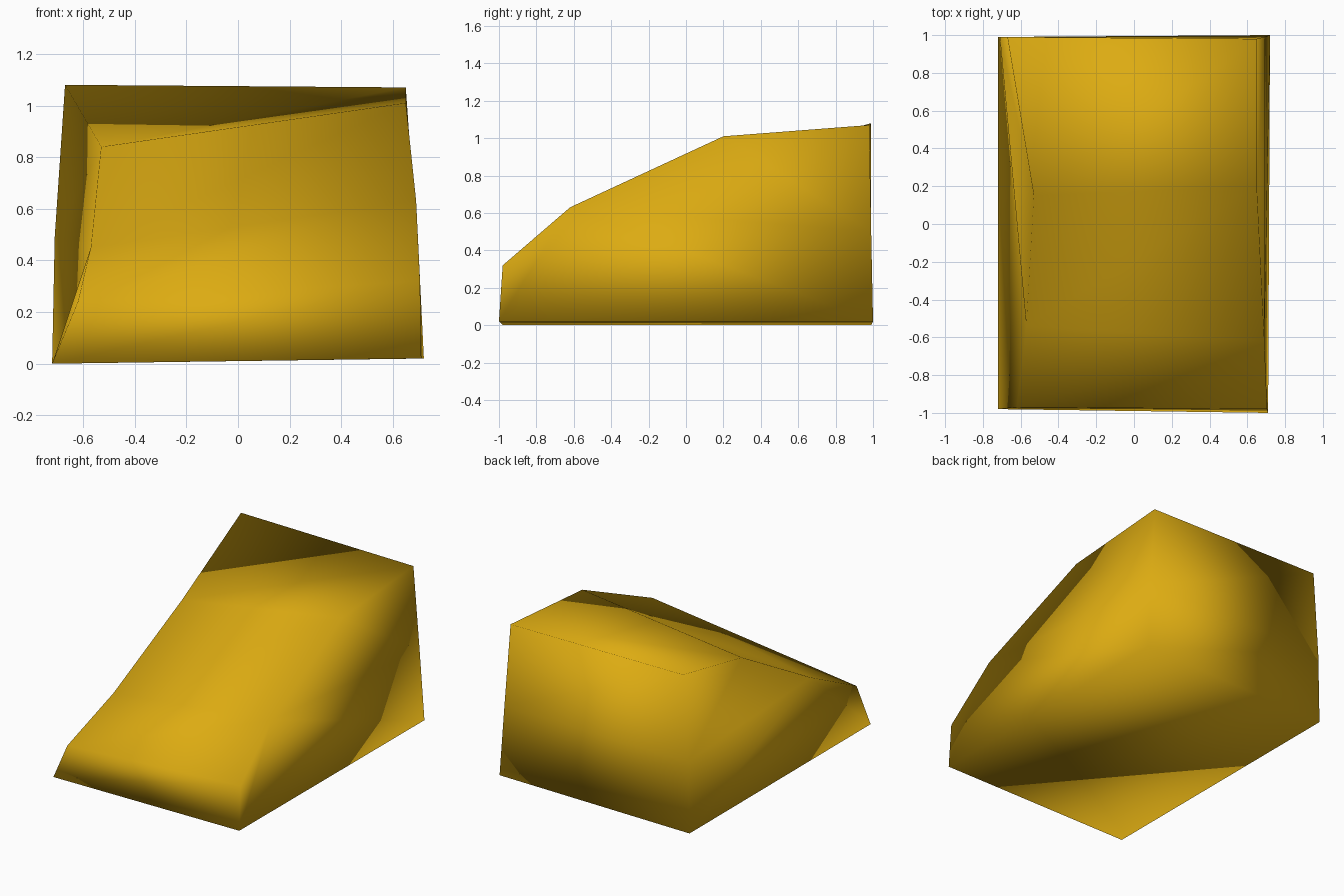
import bpy
import bmesh

cube = bpy.data.objects.get("Cube")
if cube:
    bpy.data.objects.remove(cube, do_unlink=True)

# Yellow paint
paint = bpy.data.materials.new("golden_yellow")
paint.use_nodes = True
gold = (0.72, 0.41, 0.006, 1)
paint.diffuse_color = gold
paint.node_tree.nodes["Principled BSDF"].inputs["Base Color"].default_value = gold

# Side outlines, from the bottom front over the ridge to the bottom back
minus_side = [(-.72, -.98, 0), (-.62, -.97, .24), (-.57, -.54, .45),
              (-.53, .15, .84), (-.67, .99, 1.08), (-.71, .99, .49), (-.72, .99, 0)]
plus_side = [(.71, -1, .02), (.705, -.98, .32), (.69, -.62, .63),
             (.65, .2, 1.01), (.65, .98, 1.07), (.69, .99, .5), (.72, 1, .02)]

bm = bmesh.new()
rings = [[bm.verts.new(p) for p in side] for side in (minus_side, plus_side)]
a, b = rings
count = len(a)

# Shell running across the width: nose, slope, roof, back and floor
for i in range(count):
    j = (i + 1) % count
    bm.faces.new((a[i], a[j], b[j], b[i]))

# Side walls
for ring in rings:
    for patch in ((0, 1, 2, 6), (2, 3, 5, 6), (3, 4, 5)):
        bm.faces.new([ring[k] for k in patch])

bmesh.ops.recalc_face_normals(bm, faces=bm.faces)
for face in bm.faces:
    face.smooth = True

mesh = bpy.data.meshes.new("wedge_block")
bm.to_mesh(mesh)
bm.free()
mesh.materials.append(paint)
block = bpy.data.objects.new("wedge_block", mesh)
bpy.context.collection.objects.link(block)
